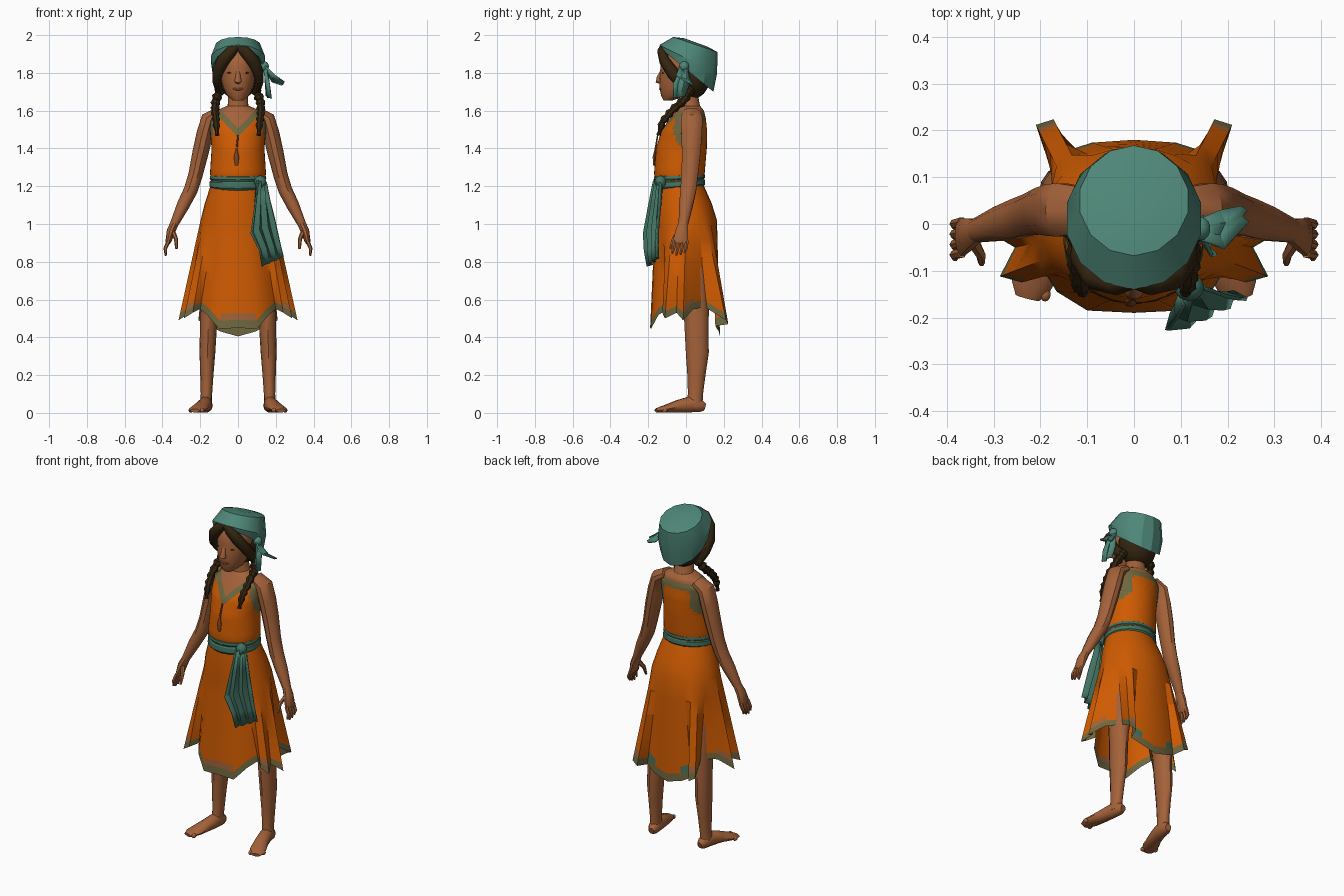
import bpy, bmesh, math
from mathutils import Vector

if "Cube" in bpy.data.objects:
    bpy.data.objects.remove(bpy.data.objects["Cube"])

COLORS = {
    "skin": (0.37, 0.122, 0.042), "orange_cloth": (0.62, 0.104, 0.0005),
    "teal_scarf": (0.076, 0.24, 0.185), "teal_sash": (0.054, 0.17, 0.12),
    "dark_hair": (0.034, 0.018, 0.005), "olive_trim": (0.155, 0.135, 0.05),
    "leather": (0.2, 0.06, 0.015), "faded_cloth": (0.34, 0.12, 0.04),
}
MATS = {}
for n, c in COLORS.items():
    MATS[n] = bpy.data.materials.new(n)
    MATS[n].diffuse_color = (*c, 1)


def finish(name, bm, mats, rule=None, angle=40, thick=0):
    """Turn a bmesh into a shaded object, colouring faces by rule(centre)."""
    bmesh.ops.recalc_face_normals(bm, faces=bm.faces)
    if rule:
        for f in bm.faces:
            f.material_index = rule(f.calc_center_median())
    me = bpy.data.meshes.new(name)
    bm.to_mesh(me)
    bm.free()
    ob = bpy.data.objects.new(name, me)
    bpy.context.collection.objects.link(ob)
    for m in mats:
        me.materials.append(MATS[m])
    bpy.ops.object.select_all(action='DESELECT')
    ob.select_set(True)
    bpy.context.view_layer.objects.active = ob
    bpy.ops.object.shade_smooth_by_angle(angle=math.radians(angle))
    if thick:
        ob.modifiers.new("thickness", 'SOLIDIFY').thickness = thick
    return ob


def skin_rings(rings, cap=True, closed=True):
    bm = bmesh.new()
    vs = [[bm.verts.new(p) for p in r] for r in rings]
    n = len(rings[0])
    for a, b in zip(vs, vs[1:]):
        for i in range(n if closed else n - 1):
            j = (i + 1) % n
            bm.faces.new((a[i], a[j], b[j], b[i]))
    if cap:
        bm.faces.new(vs[0])
        bm.faces.new(vs[-1])
    return bm


def ring(cy, rx, ry, z, slope=0, n=20):
    """Level or tilted ellipse, starting at the front."""
    out = []
    for i in range(n):
        a = math.tau * i / n
        y = -ry * math.cos(a)
        out.append(Vector((rx * math.sin(a), cy + y, z + slope * y)))
    return out


def subdivide(rings, k):
    out = []
    for a, b in zip(rings, rings[1:]):
        out += [[p.lerp(q, j / k) for p, q in zip(a, b)] for j in range(k)]
    return out + [rings[-1]]


def tube(name, path, mat, s=1, ref=(0, 1, 0), n=10):
    """Limb along points (x, y, z, width, depth); s = -1 mirrors in x."""
    pts = [Vector((p[0] * s, p[1], p[2])) for p in path]
    rings = []
    for i, p in enumerate(pts):
        t = (pts[min(i + 1, len(pts) - 1)] - pts[max(i - 1, 0)]).normalized()
        a = Vector(ref).cross(t).normalized()
        b = t.cross(a)
        rings.append([p + a * path[i][3] * math.cos(math.tau * k / n)
                      + b * path[i][4] * math.sin(math.tau * k / n) for k in range(n)])
    return finish(name, skin_rings(rings), [mat])


def ribbon(name, rows, mat, amp, cols=7):
    """Pleated cloth strip between left and right edge points."""
    rings = []
    for l, r in rows:
        l, r = Vector(l), Vector(r)
        side = (r - l).normalized()
        nrm = side.cross(Vector((0, 0, 1))).normalized()
        rings.append([l.lerp(r, i / (cols - 1)) + nrm * amp * (-1) ** i for i in range(cols)])
    finish(name, skin_rings(rings, False, False), [mat], angle=25, thick=0.008)


def ball(name, c, r, mat):
    bm = bmesh.new()
    bmesh.ops.create_uvsphere(bm, u_segments=14, v_segments=9, radius=1)
    for v in bm.verts:
        v.co = Vector(c) + Vector(v.co[k] * r[k] for k in range(3))
    return finish(name, bm, [mat])


# Head and neck
finish("head", skin_rings([
    ring(-.095, .028, .025, 1.655), ring(-.06, .06, .072, 1.68), ring(-.04, .078, .1, 1.72),
    ring(-.03, .092, .112, 1.77), ring(-.02, .1, .115, 1.83), ring(-.01, .1, .12, 1.89),
    ring(0, .06, .07, 1.95)]), ["skin"])
finish("neck", skin_rings([ring(.025, .085, .07, 1.58), ring(.02, .055, .055, 1.62),
                           ring(.005, .05, .052, 1.72)]), ["skin"])
tube("nose", [(0, -.125, 1.815, .01, .008), (0, -.142, 1.775, .014, .014),
              (0, -.145, 1.757, .02, .018), (0, -.13, 1.748, .012, .01)], "skin")
ball("lips", (0, -.134, 1.715), (.03, .008, .008), "leather")
for s, side in ((-1, "left"), (1, "right")):
    ball(side + "_eye", (.043 * s, -.122, 1.8), (.016, .006, .004), "dark_hair")

# Hair: back mass, parted front locks, braids
ball("back_hair", (0, .03, 1.785), (.114, .1, .125), "dark_hair")
for s, side in ((-1, "left"), (1, "right")):
    tube(side + "_front_lock", [(.0, -.118, 1.94, .014, .02), (.035, -.13, 1.915, .03, .022),
         (.078, -.115, 1.865, .034, .028), (.107, -.07, 1.80, .03, .034),
         (.112, -.03, 1.75, .022, .03), (.1, .02, 1.70, .018, .025)], "dark_hair", s)
    ctrl = [Vector(p) for p in ((.09, .03, 1.72), (.118, -.01, 1.655), (.122, -.075, 1.60),
                                (.115, -.125, 1.54), (.11, -.145, 1.47))]
    path = []
    for k, p in enumerate(subdivide([[c] for c in ctrl], 4)):
        r = (.03 if k % 2 else .02) * (1 - .022 * k)
        path.append((*p[0], r, r))
    path[-2] = (*path[-2][:3], .01, .01)
    tube(side + "_braid", path, "dark_hair", s, n=7)

# Head scarf: slanted band, flat tilted crown, knot and two loose ends
scarf = [ring(.005, .125, .13, 1.835, -.82, 14), ring(.005, .137, .14, 1.815, -.82, 14),
         ring(.012, .147, .152, 1.872, -.5, 14), ring(.05, .118, .118, 1.95, -.34, 14),
         ring(.05, .06, .06, 1.962, -.36, 14)]
finish("head_scarf", skin_rings(scarf), ["teal_scarf"], angle=25)
ball("scarf_knot", (.14, -.01, 1.835), (.024, .026, .026), "teal_scarf")
ribbon("scarf_end_outer", [((.14, -.03, 1.84), (.145, .01, 1.815)),
       ((.19, -.05, 1.79), (.19, .03, 1.755)), ((.24, .005, 1.755), (.235, .04, 1.74))],
       "teal_scarf", .006, 4)
ribbon("scarf_end_lower", [((.14, -.035, 1.82), (.145, .01, 1.82)),
       ((.155, -.07, 1.74), (.15, .015, 1.74)), ((.165, -.07, 1.665), (.155, -.01, 1.675))],
       "teal_scarf", .008, 4)

# Bodice: skin above the neckline, trim along the V, back neck and armholes
bm = skin_rings(subdivide([
    ring(-.035, .14, .125, 1.2, 0, 40), ring(-.035, .148, .134, 1.27, 0, 40),
    ring(-.024, .14, .134, 1.40, 0, 40), ring(-.01, .148, .122, 1.49, 0, 40),
    ring(.01, .15, .095, 1.56, 0, 40), ring(.02, .115, .075, 1.60, 0, 40),
    ring(.02, .06, .055, 1.625, 0, 40)], 5))
for z0 in (1.46, 1.505):
    for s in (-1, 1):
        bmesh.ops.bisect_plane(bm, geom=bm.verts[:] + bm.edges[:] + bm.faces[:],
                               plane_co=(0, 0, z0), plane_no=(s * 1.05, 0, -1))


def bodice_rule(c):
    v = c.z - 1.05 * abs(c.x) if c.y < .015 else c.z - .08
    if v > 1.505:
        return 2
    if v > 1.46:
        return 1
    hole = ((c.y - .02) / .085) ** 2 + ((c.z - 1.51) / .115) ** 2
    return 1 if abs(c.x) > .08 and hole < 1 else 0


finish("bodice", bm, ["orange_cloth", "olive_trim", "skin"], bodice_rule)
tube("pendant", [(0, -.15, 1.47, .004, .004), (-.008, -.163, 1.39, .005, .005),
                 (-.008, -.168, 1.355, .014, .009), (-.008, -.168, 1.31, .008, .006)], "leather")

# Skirt: waist and hip ellipses flowing to an uneven, deeply folded hem
half = [(0, -.19, .45), (.1, -.185, .445), (.165, -.145, .52), (.2, -.09, .55),
        (.24, -.125, .53), (.287, -.112, .50), (.255, -.05, .53), (.315, -.015, .49),
        (.24, .04, .55), (.172, .1, .56), (.21, .212, .49), (.172, .224, .47),
        (.15, .155, .46), (.09, .174, .43), (0, .18, .405)]
half = [Vector(p) for p in half]
hem = half + [Vector((-p.x, p.y, p.z)) for p in half[-2:0:-1]]
N = len(hem)
waist, hip = ring(-.035, .14, .122, 1.22, 0, N), ring(0, .198, .164, 1.02, 0, N)
mid = [a.lerp(b, .55) for a, b in zip(waist, hip)]
mid = [Vector((p.x * 1.02, p.y * 1.05, p.z)) for p in mid]
levels = [waist, mid] + [[a.lerp(b, t) for a, b in zip(hip, hem)]
                         for t in (0, .2, .45, .7, .86, .925, 1)]
bm = skin_rings(levels, cap=False)
bm.faces.ensure_lookup_table()
for i, f in enumerate(bm.faces):
    row, col = divmod(i, N)
    col = min(col, N - 1 - col)
    if row == 7:
        f.material_index = 1
    elif row == 6 and col in (0, 4, 7, 10):
        f.material_index = 2
    elif row == 6 and col == 12:
        f.material_index = 3
finish("skirt", bm, ["orange_cloth", "olive_trim", "faded_cloth", "teal_sash"], angle=30)

# Sash: two wrapped layers, knot and hanging end
finish("sash", skin_rings([
    ring(-.035, .138, .125, 1.185, .08), ring(-.035, .152, .137, 1.2, .08),
    ring(-.035, .15, .135, 1.225, .06), ring(-.035, .142, .13, 1.232, .06),
    ring(-.035, .15, .136, 1.24, .04), ring(-.035, .147, .135, 1.255, .04),
    ring(-.035, .135, .125, 1.265, .04)]), ["teal_sash"], angle=25)
ball("sash_knot", (.118, -.135, 1.222), (.032, .03, .034), "teal_sash")
ribbon("sash_end", [((.095, -.165, 1.23), (.145, -.125, 1.22)),
       ((.08, -.19, 1.1), (.165, -.13, 1.12)), ((.06, -.215, .95), (.195, -.14, 1.0)),
       ((.105, -.21, .86), (.22, -.145, .89)), ((.12, -.195, .775), (.238, -.145, .825))],
       "teal_sash", .013, 7)

for s, side in ((-1, "left"), (1, "right")):
    # Arm and hand
    tube(side + "_arm", [(.10, .03, 1.59, .03, .05), (.155, .03, 1.555, .042, .06),
         (.175, .03, 1.48, .044, .058), (.198, .028, 1.38, .043, .052),
         (.225, .02, 1.26, .038, .046), (.25, .012, 1.18, .037, .044),
         (.29, 0, 1.1, .034, .038), (.34, -.015, .995, .022, .026)], "skin", s)
    tube(side + "_palm", [(.336, -.014, 1.005, .022, .026), (.355, -.022, .96, .023, .036),
         (.368, -.028, .91, .016, .042), (.372, -.03, .895, .01, .04)], "skin", s)
    for k in range(4):
        y = -.062 + k * .022
        tip = .83 + abs(k - 1.3) * .01
        tube(f"{side}_finger_{k + 1}", [(.368, y, .91, .011, .011), (.385, y - .004, .87, .01, .01),
             (.382, y - .012, tip, .006, .006)], "skin", s, n=6)
    tube(side + "_thumb", [(.345, -.035, .96, .013, .016), (.328, -.065, .92, .011, .012),
         (.326, -.084, .87, .007, .007)], "skin", s, n=6)
    # Leg and foot
    tube(side + "_leg", [(.09, .0, 1.0, .08, .09), (.125, .035, .75, .07, .085),
         (.155, .055, .52, .047, .066), (.158, .056, .42, .044, .062),
         (.162, .06, .32, .042, .061), (.165, .055, .2, .035, .048),
         (.167, .05, .1, .03, .04), (.17, .045, .03, .032, .042)], "skin", s, n=12)
    tube(side + "_foot", [(.162, .1, .03, .018, .02), (.165, .075, .038, .032, .036),
         (.172, .02, .045, .036, .044), (.188, -.045, .034, .04, .034),
         (.207, -.1, .023, .046, .022), (.222, -.135, .017, .042, .016),
         (.228, -.158, .012, .026, .01)], "skin", s, ref=(0, 0, 1))
    for k in range(4):
        ball(f"{side}_toe_{k + 1}", ((.19 + k * .02) * s, -.15 + .012 * k, .014),
             (.012, .016, .013), "skin")

for m in bpy.data.materials:
    if m.users and not m.is_grease_pencil:
        m.use_nodes = True
        m.node_tree.nodes["Principled BSDF"].inputs["Base Color"].default_value = m.diffuse_color
